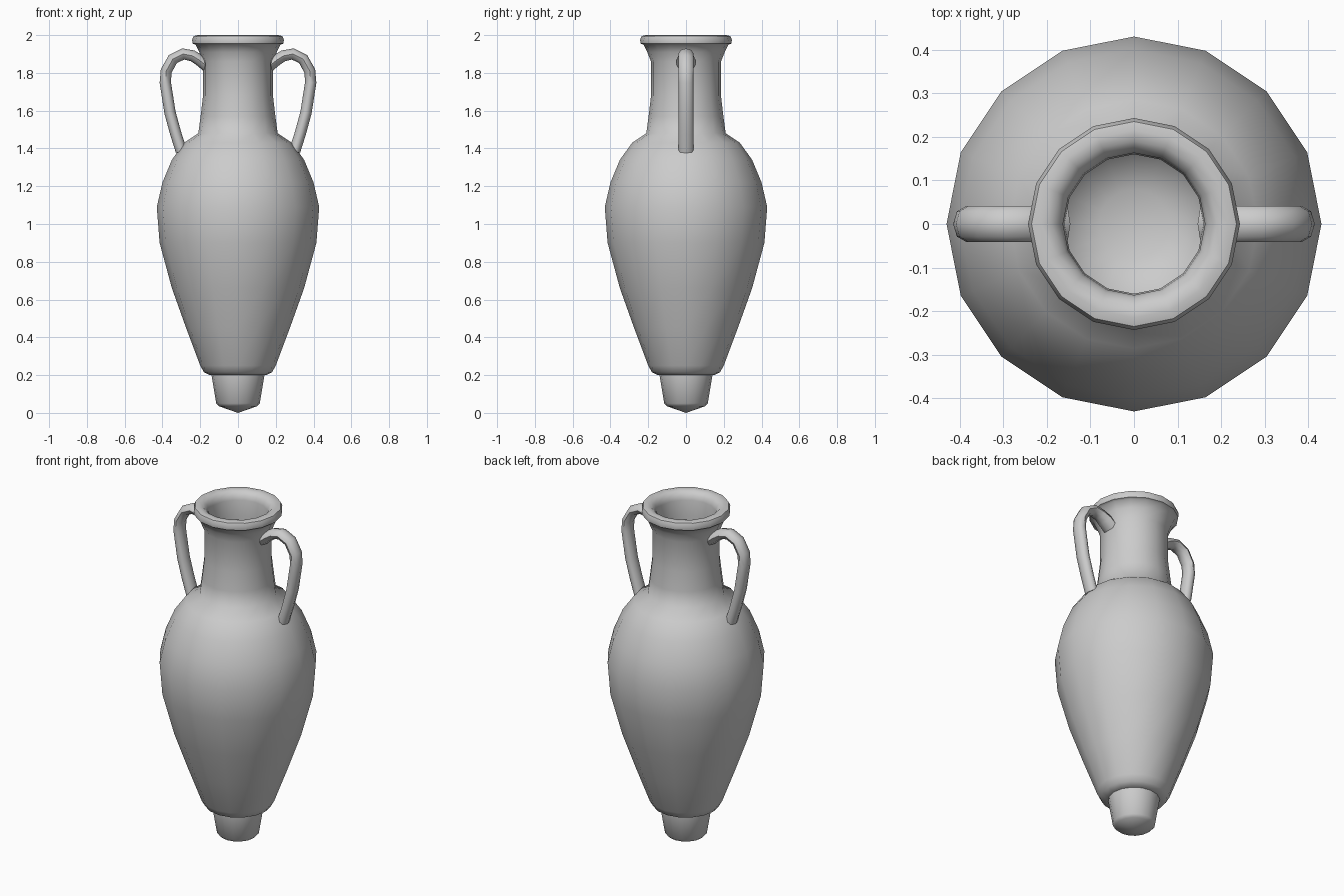
import bpy, bmesh
from math import cos, sin, pi, radians
from mathutils import Vector

cube = bpy.data.objects.get("Cube")
if cube:
    bpy.data.objects.remove(cube)

clay = bpy.data.materials.new("grey clay")
clay.use_nodes = True
grey = (0.6, 0.6, 0.6, 1)
clay.diffuse_color = grey
clay.node_tree.nodes["Principled BSDF"].inputs["Base Color"].default_value = grey


def loft(name, rings, angle):
    """Skin a list of vertex rings; a one-point ring closes to a tip."""
    bm = bmesh.new()
    loops = [[bm.verts.new(p) for p in ring] for ring in rings]
    for a, b in zip(loops, loops[1:]):
        n = max(len(a), len(b))
        for i in range(n):
            j = (i + 1) % n
            quad = [a[i % len(a)], a[j % len(a)], b[j % len(b)], b[i % len(b)]]
            bm.faces.new(list(dict.fromkeys(quad)))
    for end in (loops[0], loops[-1]):
        if len(end) > 2:
            bm.faces.new(end)
    bmesh.ops.recalc_face_normals(bm, faces=bm.faces)
    mesh = bpy.data.meshes.new(name)
    bm.to_mesh(mesh)
    bm.free()
    mesh.materials.append(clay)
    obj = bpy.data.objects.new(name, mesh)
    bpy.context.collection.objects.link(obj)
    bpy.ops.object.select_all(action='DESELECT')
    obj.select_set(True)
    bpy.context.view_layer.objects.active = obj
    bpy.ops.object.shade_smooth_by_angle(angle=radians(angle))


def lathe(name, profile, angle=50, sides=16):
    def ring(r, z):
        if r == 0:
            return [(0, 0, z)]
        return [(r * cos(2 * pi * i / sides), r * sin(2 * pi * i / sides), z)
                for i in range(sides)]
    loft(name, [ring(r, z) for r, z in profile], angle)


# Hollow body: outside from base to lip, then down the inner wall
outer = [(0, 0.2), (0.15, 0.2), (0.18, 0.215), (0.2, 0.25), (0.275, 0.45),
         (0.35, 0.66), (0.415, 0.9), (0.43, 1.09), (0.4, 1.22), (0.35, 1.34),
         (0.285, 1.43), (0.21, 1.48), (0.198, 1.57), (0.185, 1.68),
         (0.185, 1.86), (0.205, 1.91), (0.225, 1.95)]
lip = [(0.24, 1.955), (0.243, 1.975), (0.235, 1.995), (0.215, 2.0),
       (0.19, 1.995), (0.17, 1.975), (0.163, 1.95)]
inner = [(0.16, 1.86), (0.16, 1.68), (0.18, 1.48), (0.32, 1.34),
         (0.4, 1.09), (0.385, 0.9), (0.32, 0.66), (0.245, 0.45),
         (0.16, 0.27), (0.08, 0.24), (0, 0.23)]
lathe("jar_body", outer + lip + inner)

# Tapered foot with a shallow pointed tip
lathe("foot", [(0, 0), (0.1, 0.035), (0.115, 0.05), (0.14, 0.2), (0.14, 0.23)], 60)

# Flattened tube handles from neck to shoulder
path = [(0.165, 1.835), (0.205, 1.868), (0.24, 1.89), (0.29, 1.9), (0.345, 1.873),
        (0.38, 1.81), (0.385, 1.75), (0.36, 1.59), (0.33, 1.48), (0.3, 1.385)]
for name, side in (("left_handle", 1), ("right_handle", -1)):
    points = [Vector((side * x, 0, z)) for x, z in path]
    rings = []
    for i, p in enumerate(points):
        along = points[min(i + 1, len(points) - 1)] - points[max(i - 1, 0)]
        across = along.cross(Vector((0, 1, 0))).normalized()
        wide = 0.05 if i < 2 else 0.041
        rings.append([p + across * 0.03 * cos(pi * k / 4)
                      + Vector((0, wide * sin(pi * k / 4), 0)) for k in range(8)])
    loft(name, rings, 60)
